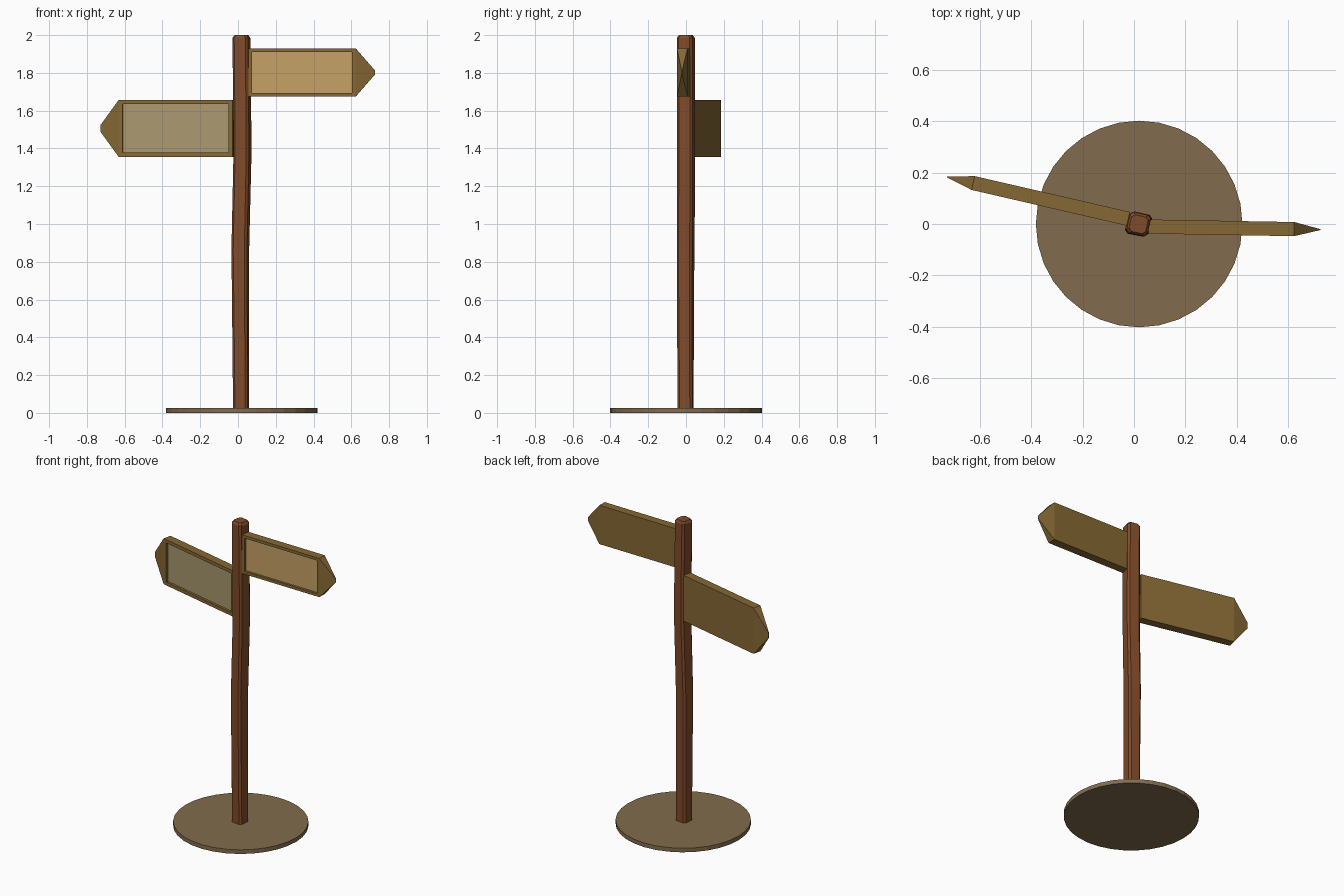
import bpy, bmesh
from math import radians, sin, cos
from mathutils import Matrix, Vector

if "Cube" in bpy.data.objects:
    bpy.data.objects.remove(bpy.data.objects["Cube"])


def material(name, r, g, b):
    m = bpy.data.materials.new(name)
    m.diffuse_color = (r, g, b, 1)
    m.use_nodes = True
    m.node_tree.nodes["Principled BSDF"].inputs["Base Color"].default_value = m.diffuse_color
    return m


def finish(name, bm, *mats):
    bmesh.ops.recalc_face_normals(bm, faces=bm.faces)
    me = bpy.data.meshes.new(name)
    bm.to_mesh(me)
    bm.free()
    for m in mats:
        me.materials.append(m)
    ob = bpy.data.objects.new(name, me)
    bpy.context.collection.objects.link(ob)
    return ob


post_wood = material("post_wood", 0.22, 0.07, 0.022)
frame_wood = material("frame_wood", 0.24, 0.14, 0.035)
tan_panel = material("tan_panel", 0.56, 0.36, 0.13)
grey_panel = material("grey_panel", 0.40, 0.32, 0.16)
earth = material("earth", 0.22, 0.15, 0.075)

# Round base plate
bm = bmesh.new()
bmesh.ops.create_cone(bm, cap_ends=True, segments=32, radius1=0.402, radius2=0.402,
                      depth=0.027, matrix=Matrix.Translation((0.02, 0, 0.0135)))
finish("base_plate", bm, earth)


# Crooked post: chamfered square rings, slightly shifted and twisted
def ring(bm, x, y, z, half, deg):
    c = half - 0.012
    pts = [(half, -c), (half, c), (c, half), (-c, half),
           (-half, c), (-half, -c), (-c, -half), (c, -half)]
    a = radians(deg)
    return [bm.verts.new((x + px * cos(a) - py * sin(a),
                          y + px * sin(a) + py * cos(a), z)) for px, py in pts]


bm = bmesh.new()
levels = [(0.016, -0.002, 0.005, 0.039, -7), (0.013, -0.003, 0.65, 0.041, -10),
          (0.012, -0.002, 0.86, 0.042, -11), (0.023, 0.001, 1.34, 0.042, -13),
          (0.023, 0.001, 1.50, 0.042, -13), (0.018, -0.001, 1.985, 0.042, -12),
          (0.018, -0.001, 2.0, 0.033, -12)]
rings = [ring(bm, *lv) for lv in levels]
for lo, hi in zip(rings, rings[1:]):
    for i in range(8):
        j = (i + 1) % 8
        bm.faces.new((lo[i], lo[j], hi[j], hi[i]))
bm.faces.new(rings[0][::-1])
bm.faces.new(rings[-1])
finish("post", bm, post_wood)


# Arrow sign: board with a wedge tip and a recessed front panel
def arrow_sign(name, side, length, height, tip, tip_height, border, loc, deg, panel):
    bm = bmesh.new()
    bmesh.ops.create_cube(bm, size=1, matrix=Matrix.Translation((side * length / 2, 0, 0))
                          @ Matrix.Diagonal((length, 0.055, height, 1)))
    bm.normal_update()
    end = max(bm.faces, key=lambda f: f.normal.x * side)
    front = min(bm.faces, key=lambda f: f.normal.y)
    # pointed end
    tip_face = bmesh.ops.extrude_discrete_faces(bm, faces=[end])["faces"][0]
    for v in tip_face.verts:
        v.co = Vector((v.co.x + side * tip, v.co.y * 0.06, v.co.z * tip_height / height))
    # recessed panel
    bm.normal_update()
    bmesh.ops.inset_individual(bm, faces=[front], thickness=border)
    bmesh.ops.inset_individual(bm, faces=[front], thickness=0, depth=-0.015)
    front.material_index = 1
    ob = finish(name, bm, frame_wood, panel)
    ob.location = loc
    ob.rotation_euler.z = radians(deg)


arrow_sign("right_sign", 1, 0.567, 0.254, 0.103, 0.02, 0.026,
           (0.056, -0.010, 1.802), -1, tan_panel)
arrow_sign("left_sign", -1, 0.620, 0.300, 0.104, 0.036, 0.031,
           (-0.022, 0.020, 1.506), -13, grey_panel)
